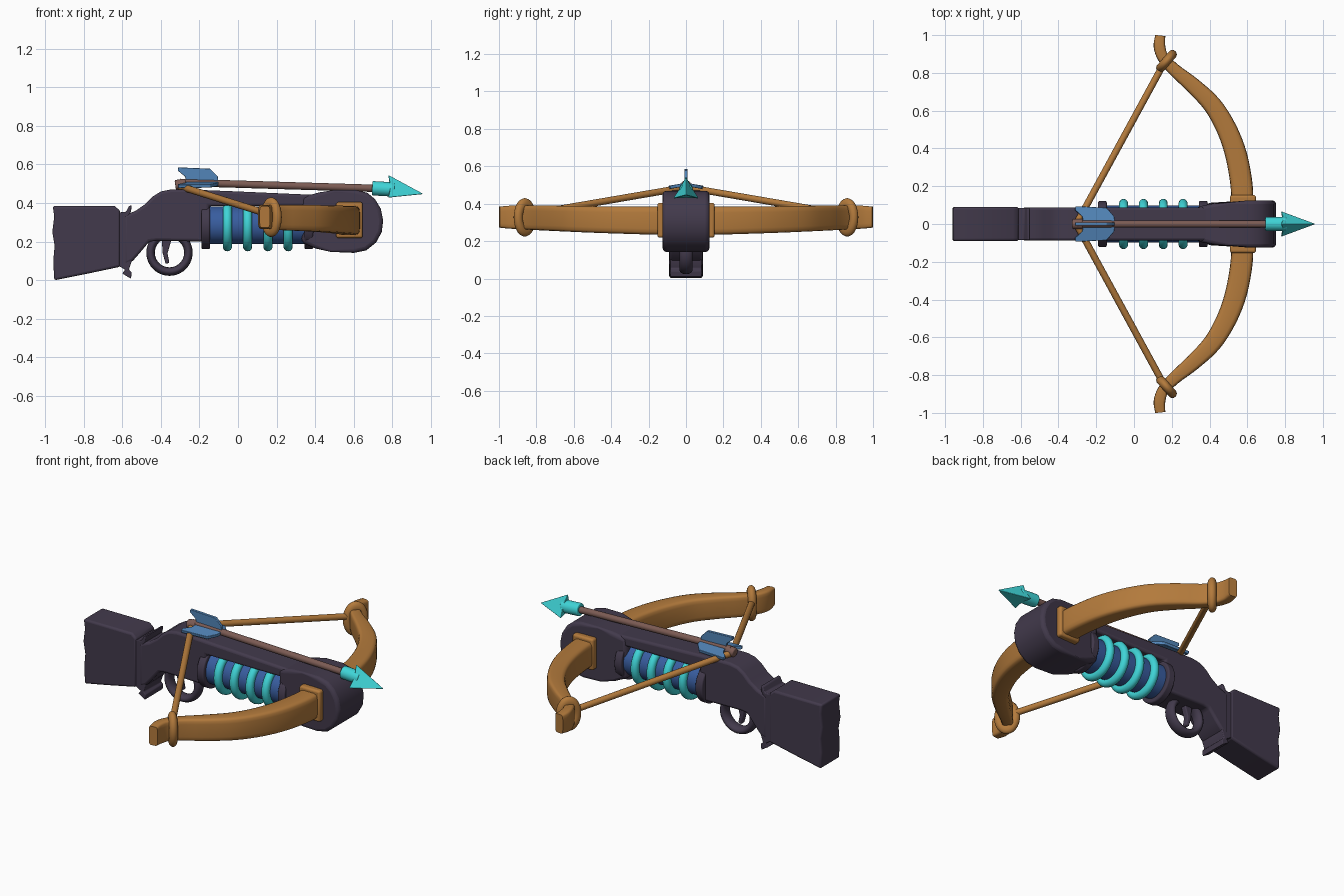
import bpy, bmesh, math
from mathutils import Vector

if "Cube" in bpy.data.objects:
    bpy.data.objects.remove(bpy.data.objects["Cube"])


def material(name, rgb):
    m = bpy.data.materials.new(name)
    m.diffuse_color = (*rgb, 1)
    m.use_nodes = True
    m.node_tree.nodes["Principled BSDF"].inputs["Base Color"].default_value = m.diffuse_color
    return m


DARK = material("dark plum wood", (0.055, 0.042, 0.072))
OCHRE = material("ochre wood", (0.45, 0.195, 0.045))
CYAN = material("bright cyan", (0.05, 0.66, 0.68))
BLUE = material("deep blue", (0.04, 0.11, 0.35))
BROWN = material("dusty brown", (0.2, 0.105, 0.088))
FEATHER = material("feather blue", (0.085, 0.235, 0.48))


def finish(ob, mat, bevel=0.0, angle=40):
    ob.data.materials.clear()
    ob.data.materials.append(mat)
    bpy.ops.object.select_all(action='DESELECT')
    ob.select_set(True)
    bpy.context.view_layer.objects.active = ob
    if bevel:
        b = ob.modifiers.new("bevel", 'BEVEL')
        b.width, b.segments = bevel, 3
        b.limit_method, b.angle_limit = 'ANGLE', math.radians(40)
    bpy.ops.object.shade_smooth_by_angle(angle=math.radians(angle))
    return ob


def from_bmesh(name, bm, mat, bevel=0.0, angle=40):
    bmesh.ops.recalc_face_normals(bm, faces=bm.faces)
    me = bpy.data.meshes.new(name)
    bm.to_mesh(me)
    bm.free()
    ob = bpy.data.objects.new(name, me)
    bpy.context.collection.objects.link(ob)
    return finish(ob, mat, bevel, angle)


def prism(name, pts, half, mat, bevel=0.0):
    """Side profile (x, z) extruded to y = +-half; half may be a function of x."""
    h = half if callable(half) else (lambda x: half)
    bm = bmesh.new()
    a = [bm.verts.new((x, -h(x), z)) for x, z in pts]
    b = [bm.verts.new((x, h(x), z)) for x, z in pts]
    bm.faces.new(a)
    bm.faces.new(b[::-1])
    n = len(pts)
    for i in range(n):
        bm.faces.new((a[i], b[i], b[(i + 1) % n], a[(i + 1) % n]))
    return from_bmesh(name, bm, mat, bevel)


def rod(name, p, q, r, mat, bevel=0.0, sides=20):
    p, q = Vector(p), Vector(q)
    bpy.ops.mesh.primitive_cylinder_add(vertices=sides, radius=r, depth=(q - p).length,
                                        location=(p + q) / 2)
    ob = bpy.context.object
    ob.name = name
    ob.rotation_euler = (q - p).to_track_quat('Z', 'Y').to_euler()
    return finish(ob, mat, bevel)


def ring(name, loc, rot, major, minor, mat, scale=(1, 1, 1)):
    bpy.ops.mesh.primitive_torus_add(location=loc, rotation=rot, major_radius=major,
                                     minor_radius=minor, major_segments=40, minor_segments=14)
    ob = bpy.context.object
    ob.name, ob.scale = name, scale
    return finish(ob, mat, angle=180)


def box(name, loc, size, mat, bevel):
    bpy.ops.mesh.primitive_cube_add(size=1, location=loc)
    ob = bpy.context.object
    ob.name = name
    for v in ob.data.vertices:
        v.co = [c * s for c, s in zip(v.co, size)]
    return finish(ob, mat, bevel)


# Shoulder butt with a rough end, and hooked collar
prism("butt", [(-0.96, 0.385), (-0.952, 0.33), (-0.962, 0.25), (-0.95, 0.18), (-0.957, 0.1),
               (-0.952, 0.0), (-0.8, 0.03), (-0.61, 0.07), (-0.61, 0.36), (-0.64, 0.385)],
      0.09, DARK, 0.012)
prism("collar", [(-0.63, 0.35), (-0.58, 0.355), (-0.565, 0.385), (-0.55, 0.388), (-0.555, 0.355),
                 (-0.57, 0.33), (-0.55, 0.1), (-0.565, 0.055), (-0.55, 0.04), (-0.555, 0.008),
                 (-0.6, 0.035), (-0.585, 0.055), (-0.62, 0.075)], 0.085, DARK, 0.005)

# Grip, receiver and top rail in one profile
prism("receiver", [(-0.59, 0.335), (-0.53, 0.36), (-0.48, 0.395), (-0.44, 0.435), (-0.4, 0.46),
                   (-0.35, 0.47), (-0.25, 0.47), (0.0, 0.46), (0.45, 0.44), (0.45, 0.385),
                   (-0.15, 0.385), (-0.15, 0.2), (-0.42, 0.205), (-0.46, 0.2), (-0.51, 0.14),
                   (-0.545, 0.1), (-0.59, 0.08)], 0.088, DARK, 0.014)

# Rounded front block, narrowing into the rail
prism("front_block", [(0.33, 0.195), (0.4, 0.165), (0.48, 0.147), (0.6, 0.142), (0.665, 0.155),
                      (0.715, 0.195), (0.745, 0.25), (0.752, 0.31), (0.74, 0.37), (0.71, 0.42),
                      (0.67, 0.453), (0.61, 0.468), (0.5, 0.468), (0.42, 0.455), (0.33, 0.43)],
      lambda x: min(0.125, 0.09 + max(0, x - 0.36) * 0.32), DARK, 0.02)

# Trigger and guard
ring("trigger_guard", (-0.355, 0, 0.143), (math.pi / 2, 0, 0), 0.098, 0.022, DARK, (1, 1, 1.6))
prism("trigger", [(-0.395, 0.21), (-0.39, 0.14), (-0.375, 0.085), (-0.355, 0.09), (-0.365, 0.14),
                  (-0.345, 0.21)], 0.018, DARK, 0.006)

# Blue core wrapped by glowing coils, with an end collar on each side
rod("core", (-0.17, 0, 0.285), (0.37, 0, 0.285), 0.098, BLUE, sides=32)
for i in range(4):
    ring(f"coil_{i + 1}", (-0.055 + 0.105 * i, 0, 0.283), (0, math.pi / 2, 0), 0.109, 0.024, CYAN)
for i, x in enumerate((-0.167, 0.367)):
    rod(f"core_collar_{i + 1}", (x - 0.023, 0, 0.283), (x + 0.023, 0, 0.283), 0.122, DARK, 0.008, 32)

# Bow limbs: rounded rectangle swept along a smooth path (x, y, z, half width, half height)
PATH = [(0.572, 0.08, 0.31, 0.059, 0.076), (0.57, 0.2, 0.31, 0.059, 0.075),
        (0.542, 0.36, 0.313, 0.058, 0.073), (0.492, 0.5, 0.316, 0.054, 0.071),
        (0.415, 0.63, 0.32, 0.049, 0.069), (0.31, 0.735, 0.323, 0.042, 0.067),
        (0.215, 0.815, 0.325, 0.034, 0.065), (0.155, 0.88, 0.328, 0.03, 0.063),
        (0.135, 0.94, 0.328, 0.031, 0.062), (0.139, 0.998, 0.328, 0.027, 0.056)]


def smooth_path(pts, steps=4):
    p = [Vector(c) for c in pts]
    p = [2 * p[0] - p[1]] + p + [2 * p[-1] - p[-2]]
    out = []
    for a, b, c, d in zip(p, p[1:], p[2:], p[3:]):
        for k in range(steps):
            t = k / steps
            out.append(0.5 * (2 * b + (c - a) * t + (2 * a - 5 * b + 4 * c - d) * t * t
                              + (3 * b - a - 3 * c + d) * t ** 3))
    return out + [p[-2]]


def limb(name, side):
    path = smooth_path(PATH)
    bm = bmesh.new()
    rings = []
    for i, s in enumerate(path):
        t = path[min(i + 1, len(path) - 1)] - path[max(i - 1, 0)]
        nx, ny = Vector((t[1], -t[0])).normalized()
        row = []
        for k in range(16):
            a = math.tau * (k + 0.5) / 16
            u = math.copysign(abs(math.cos(a)) ** 0.35, math.cos(a)) * s[3]
            w = math.copysign(abs(math.sin(a)) ** 0.35, math.sin(a)) * s[4]
            row.append(bm.verts.new((s[0] + nx * u, side * (s[1] + ny * u), s[2] + w)))
        rings.append(row)
    for a, b in zip(rings, rings[1:]):
        for k in range(16):
            bm.faces.new((a[k], a[(k + 1) % 16], b[(k + 1) % 16], b[k]))
    bm.faces.new(rings[0])
    bm.faces.new(rings[-1])
    return from_bmesh(name, bm, OCHRE, angle=50)


NOCK = (-0.305, 0, 0.488)
for side, label in ((-1, "near"), (1, "far")):
    limb(f"limb_{label}", side)
    box(f"limb_socket_{label}", (0.577, side * 0.13, 0.312), (0.138, 0.046, 0.186), OCHRE, 0.012)
    ring(f"string_loop_{label}", (0.172, side * 0.862, 0.327), (math.pi / 2, 0, side * math.radians(49)),
         0.047, 0.024, OCHRE, (1, 1.45, 1))
    rod(f"string_{label}", (0.15, side * 0.835, 0.345), NOCK, 0.018, OCHRE)

# Bolt: tilted shaft, nock, feathers and three-edged head
rod("bolt_shaft", (-0.3, 0, 0.507), (0.72, 0, 0.476), 0.019, BROWN)
rod("bolt_nock", (-0.325, 0, 0.492), (-0.27, 0, 0.5), 0.027, BROWN, 0.006)
for i, (ang, reach) in enumerate(((0, 1), (100, 1.15), (-100, 1.15))):
    fin = prism(f"feather_{i + 1}", [(x, z * reach) for x, z in (
        (-0.1, 0), (-0.105, 0.035), (-0.145, 0.075), (-0.31, 0.082), (-0.312, 0.065),
        (-0.275, 0.035), (-0.265, 0))], 0.009, FEATHER, 0.003)
    fin.location = (0, 0, 0.503)
    fin.rotation_euler = (math.radians(ang), 0, 0)

rod("head_socket", (0.695, 0, 0.477), (0.81, 0, 0.47), 0.037, CYAN, 0.006)
bm = bmesh.new()
tip = bm.verts.new((0.965, 0, 0.447))
back = bm.verts.new((0.79, 0, 0.472))
star = []
for k in range(6):
    a = math.tau * k / 6
    r = 0.036 if k % 2 else 0.08
    star.append(bm.verts.new((0.778 if k % 2 == 0 else 0.79, r * math.sin(a), 0.468 + r * math.cos(a))))
for k in range(6):
    bm.faces.new((star[k], star[(k + 1) % 6], tip))
    bm.faces.new((star[(k + 1) % 6], star[k], back))
from_bmesh("bolt_head", bm, CYAN, 0.004, 30)
